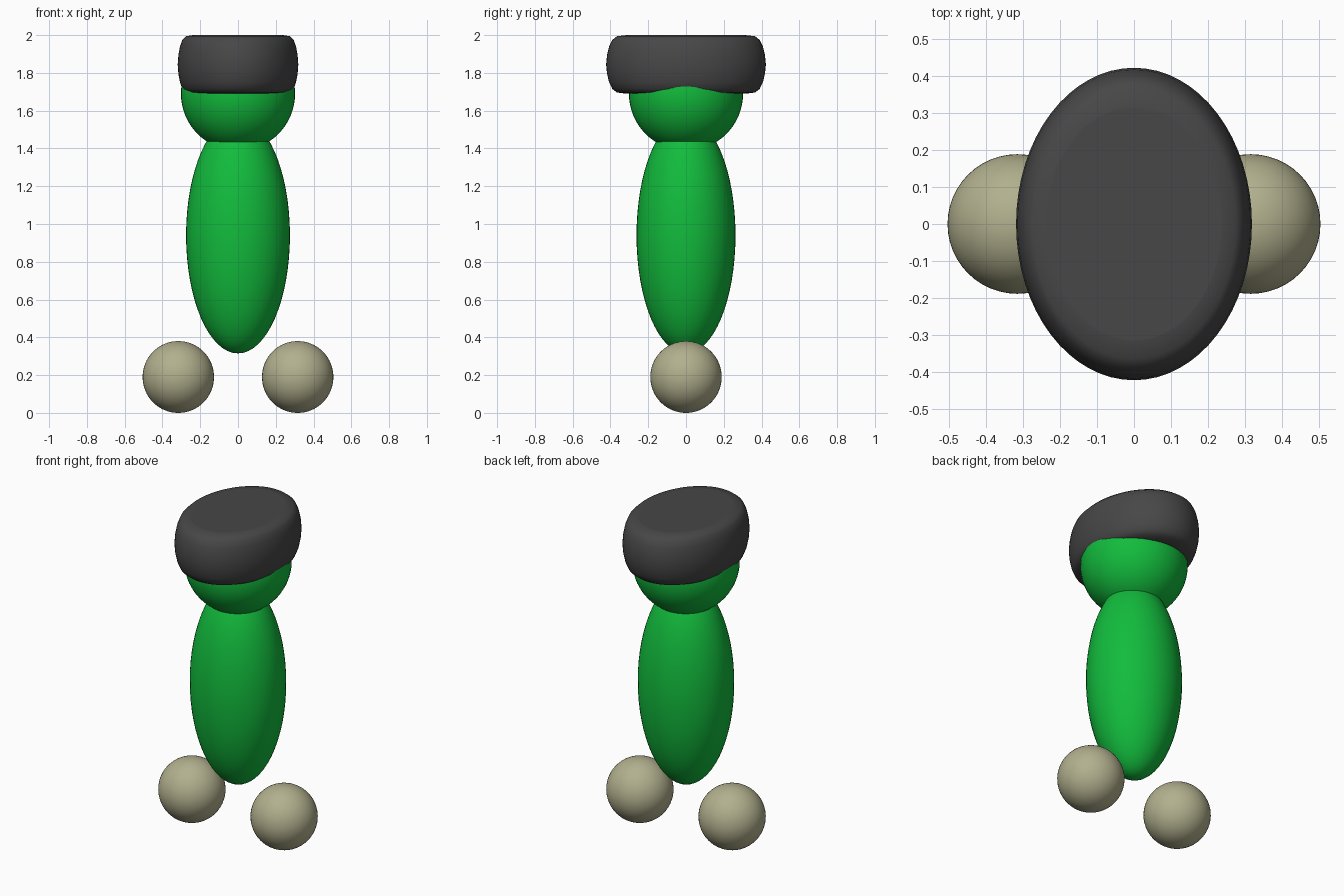
import bpy, bmesh, math

if "Cube" in bpy.data.objects:
    bpy.data.objects.remove(bpy.data.objects["Cube"])


def material(name, rgb):
    m = bpy.data.materials.new(name)
    m.diffuse_color = (*rgb, 1.0)
    m.use_nodes = True
    m.node_tree.nodes["Principled BSDF"].inputs["Base Color"].default_value = m.diffuse_color
    return m


green = material("green", (0.006, 0.50, 0.046))
charcoal = material("charcoal", (0.063, 0.063, 0.063))
tan = material("tan", (0.445, 0.434, 0.27))


def finish(bm, name, mat):
    bmesh.ops.recalc_face_normals(bm, faces=bm.faces)
    for f in bm.faces:
        f.smooth = len(f.verts) <= 4  # flat caps stay flat
    me = bpy.data.meshes.new(name)
    bm.to_mesh(me)
    bm.free()
    me.materials.append(mat)
    ob = bpy.data.objects.new(name, me)
    bpy.context.collection.objects.link(ob)
    return ob


def ellipsoid(name, centre, radii, mat):
    bm = bmesh.new()
    bmesh.ops.create_uvsphere(bm, u_segments=48, v_segments=32, radius=1)
    bmesh.ops.scale(bm, vec=radii, verts=bm.verts)
    ob = finish(bm, name, mat)
    ob.location = centre
    return ob


# feet
for side, sx in (("left", -1), ("right", 1)):
    ellipsoid(side + "_foot", (sx * 0.316, 0, 0.19), (0.189, 0.189, 0.19), tan)

# body and head
ellipsoid("body", (0, 0, 0.94), (0.275, 0.262, 0.625), green)
ellipsoid("head", (0, 0, 1.69), (0.302, 0.302, 0.302), green)

# hat: oval rounded band with flat ends, profile (half length, height from middle)
upper = [(0.423, 0.0), (0.418, 0.05), (0.407, 0.095), (0.39, 0.13),
         (0.365, 0.149), (0.315, 0.155)]
profile = [(r, -h) for r, h in reversed(upper[1:])] + upper
SEG, MID, WIDTH = 64, 1.845, 0.755
bm = bmesh.new()
rings = []
for r, h in profile:
    rings.append([bm.verts.new((r * WIDTH * math.cos(a), r * math.sin(a), MID + h))
                  for a in (2 * math.pi * i / SEG for i in range(SEG))])
for lo, hi in zip(rings, rings[1:]):
    for i in range(SEG):
        j = (i + 1) % SEG
        bm.faces.new((lo[i], lo[j], hi[j], hi[i]))
bm.faces.new(rings[-1])
bm.faces.new(rings[0][::-1])
finish(bm, "hat", charcoal)
